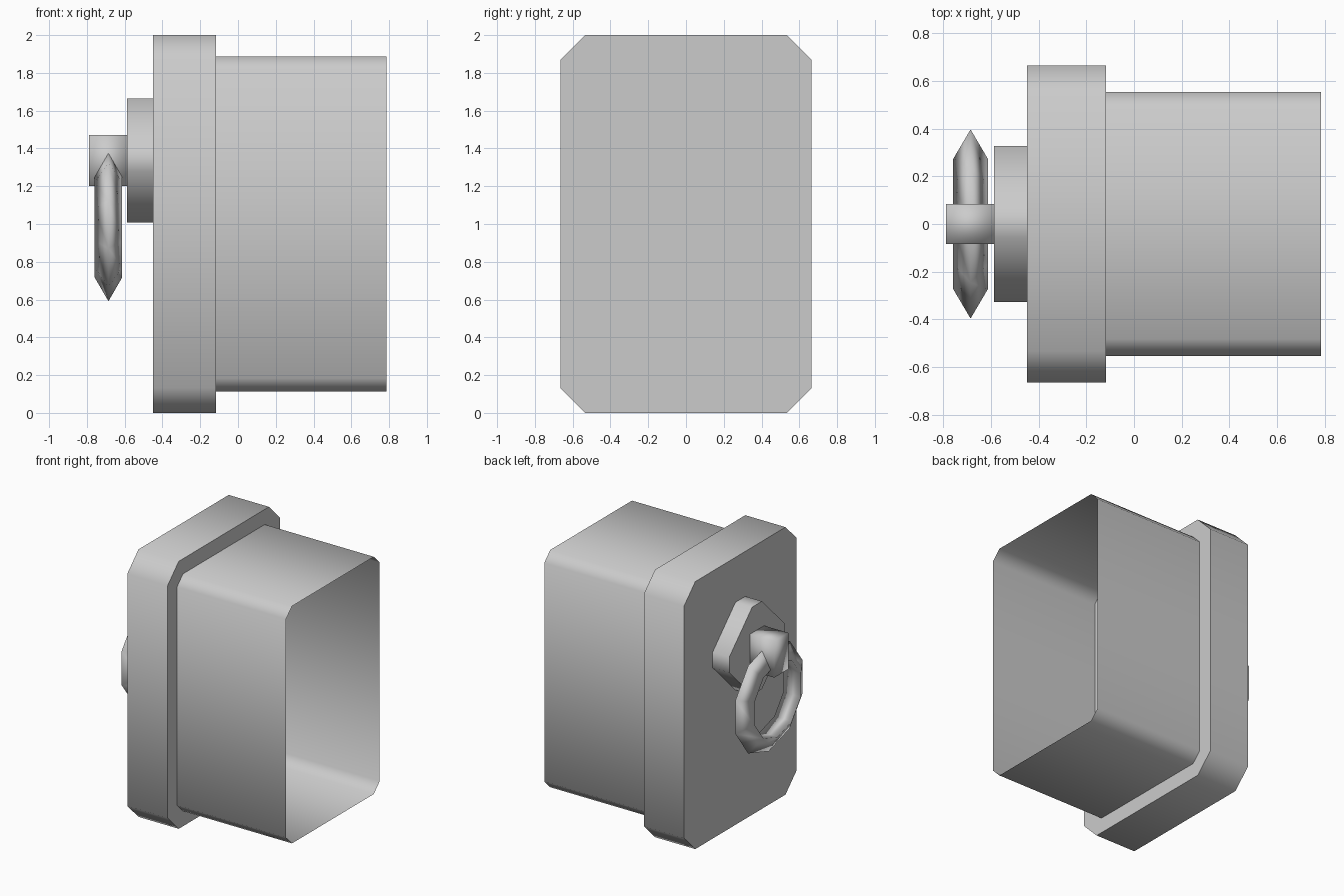
import bpy, bmesh
from math import sin, cos, pi, radians

cube = bpy.data.objects.get("Cube")
if cube:
    bpy.data.objects.remove(cube, do_unlink=True)

grey = bpy.data.materials.new("plain grey")
grey.use_nodes = True
colour = (0.6, 0.6, 0.6, 1)
grey.diffuse_color = colour
grey.node_tree.nodes["Principled BSDF"].inputs["Base Color"].default_value = colour


def finish(name, bm, angle):
    """Turn a bmesh into a smooth object, keeping edges above the angle sharp."""
    bmesh.ops.recalc_face_normals(bm, faces=bm.faces)
    mesh = bpy.data.meshes.new(name)
    bm.to_mesh(mesh)
    bm.free()
    mesh.materials.append(grey)
    obj = bpy.data.objects.new(name, mesh)
    bpy.context.collection.objects.link(obj)
    bpy.ops.object.select_all(action='DESELECT')
    obj.select_set(True)
    bpy.context.view_layer.objects.active = obj
    bpy.ops.object.shade_smooth_by_angle(angle=radians(angle))
    return obj


def chamfered(half_y, half_z, cut, zc):
    """Rectangle in the YZ plane with its four corners cut off."""
    y, z = half_y, half_z
    quarter = [(y, z - cut), (y - cut, z)]
    right = quarter + [(-a, b) for a, b in reversed(quarter)]
    return [(a, zc + b) for a, b in right] + [(-a, zc - b) for a, b in right]


def prism(name, outline, x0, x1, angle=50, caps=True):
    """Extrude a YZ outline along X, with or without end caps."""
    bm = bmesh.new()
    ends = [[bm.verts.new((x, y, z)) for y, z in outline] for x in (x0, x1)]
    n = len(outline)
    for i in range(n):
        j = (i + 1) % n
        bm.faces.new((ends[0][i], ends[0][j], ends[1][j], ends[1][i]))
    if caps:
        for end in ends:
            bm.faces.new(end)
    return finish(name, bm, angle)


# Open thin-walled box and its front panel
prism("drawer_shell", chamfered(0.553, 0.887, 0.07, 1.0), -0.117, 0.785, caps=False)
prism("front_panel", chamfered(0.665, 1.0, 0.132, 1.0), -0.45, -0.117)

# Handle mount: diamond plate with blunted corners, and a soft-shaded post
prism("handle_plate", chamfered(0.328, 0.328, 0.27, 1.336), -0.588, -0.45)
post = [(0.083, 1.2), (0.083, 1.472), (-0.083, 1.472), (-0.083, 1.2)]
prism("handle_post", post, -0.788, -0.588, angle=180)

# Hanging ring with a triangular section, pointed outwards
SEGMENTS, SIDES = 10, 3
bm = bmesh.new()
loops = []
for i in range(SEGMENTS):
    a = pi / 2 + 2 * pi * i / SEGMENTS
    loop = []
    for k in range(SIDES):
        b = 2 * pi * k / SIDES
        r = 0.321 + 0.084 * cos(b)
        loop.append(bm.verts.new((-0.686 + 0.084 * sin(b), 1.03 * r * cos(a), 0.996 + r * sin(a))))
    loops.append(loop)
for i, loop in enumerate(loops):
    after = loops[(i + 1) % SEGMENTS]
    for k in range(SIDES):
        m = (k + 1) % SIDES
        bm.faces.new((loop[k], loop[m], after[m], after[k]))
finish("pull_ring", bm, 180)
